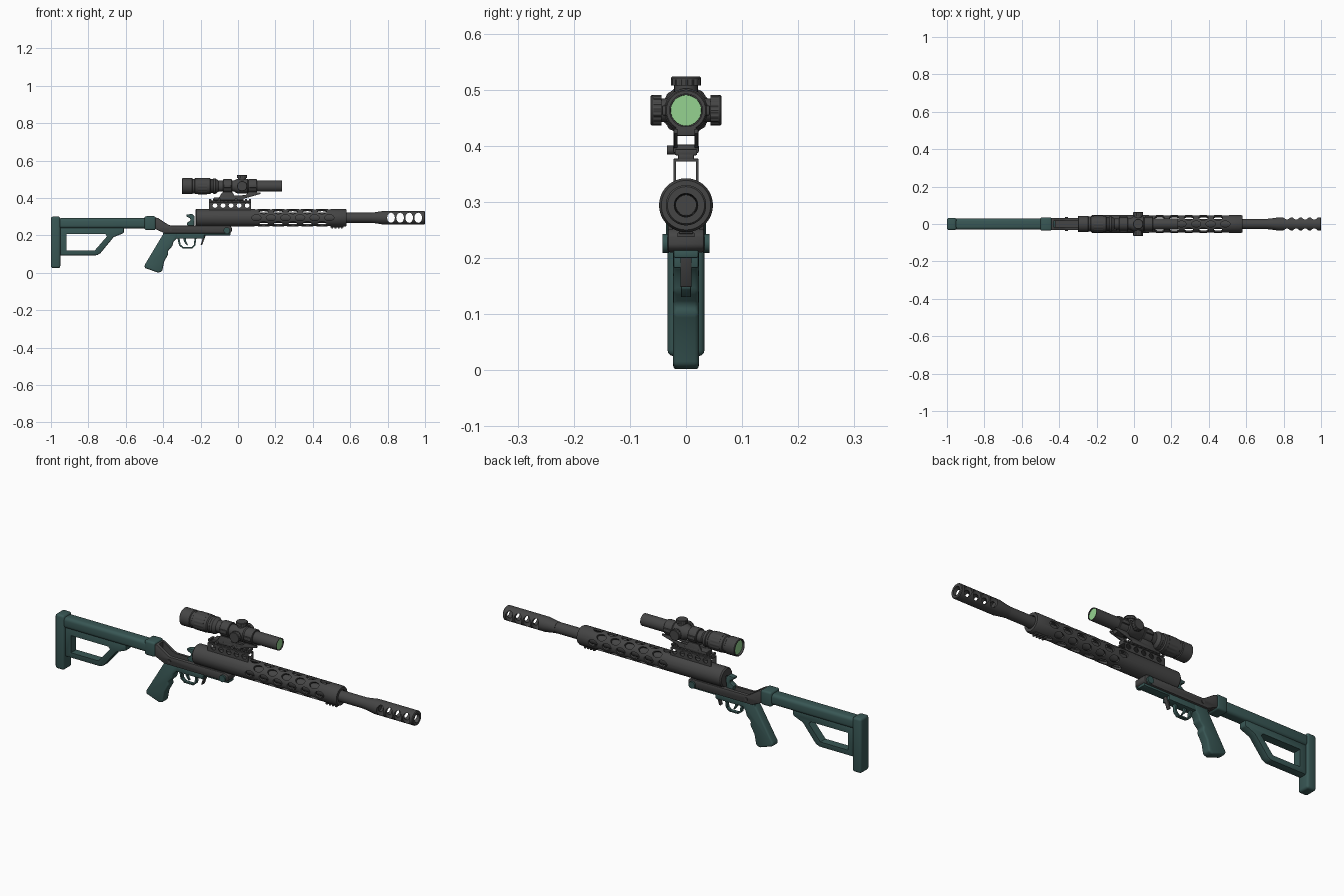
import bpy, bmesh, math
from mathutils import Matrix, Vector


def material(name, rgb):
    m = bpy.data.materials.new(name)
    m.diffuse_color = (*rgb, 1)
    return m


GREY = material("dark_metal", (0.06, 0.06, 0.06))
TEAL = material("teal_polymer", (0.04, 0.095, 0.09))
GREEN = material("lens_green", (0.3, 0.65, 0.28))
AXES = {'X': Matrix(), '-Y': Matrix.Rotation(-math.pi / 2, 4, 'Z'),
        'Y': Matrix.Rotation(math.pi / 2, 4, 'Z'), 'Z': Matrix.Rotation(-math.pi / 2, 4, 'Y')}


def finish(name, bm, mat, bevel=0, seg=2):
    bmesh.ops.remove_doubles(bm, verts=bm.verts, dist=1e-5)
    bmesh.ops.recalc_face_normals(bm, faces=bm.faces)
    me = bpy.data.meshes.new(name)
    bm.to_mesh(me)
    bm.free()
    ob = bpy.data.objects.new(name, me)
    bpy.context.collection.objects.link(ob)
    if mat:
        me.materials.append(mat)
    if bevel:
        m = ob.modifiers.new("bevel", 'BEVEL')
        m.width, m.segments, m.limit_method = bevel, seg, 'ANGLE'
        apply(ob, m)
    smooth(ob)
    return ob


def select(ob):
    bpy.ops.object.select_all(action='DESELECT')
    ob.select_set(True)
    bpy.context.view_layer.objects.active = ob


def apply(ob, m):
    select(ob)
    bpy.ops.object.modifier_apply(modifier=m.name)


def smooth(ob):
    select(ob)
    bpy.ops.object.shade_smooth_by_angle(angle=math.radians(35))


def lathe(name, pts, mat, loc=(0, 0, 0), axis='X', n=32, flute=0, closed=False):
    """Revolve (x, radius) points about a local x axis; flute makes knurled ribs."""
    bm = bmesh.new()
    rings = []
    for x, r in pts:
        ring = []
        for i in range(n):
            a, q = 2 * math.pi * i / n, r * (1 - flute * (i // 2 % 2))
            ring.append(bm.verts.new((x, q * math.cos(a), q * math.sin(a))))
        rings.append(ring)
    pairs = list(zip(rings, rings[1:])) + ([(rings[-1], rings[0])] if closed else [])
    for a, b in pairs:
        for i in range(n):
            j = (i + 1) % n
            bm.faces.new((a[i], a[j], b[j], b[i]))
    bm.transform(Matrix.Translation(loc) @ AXES[axis])
    return finish(name, bm, mat)


def cyl(name, r, a, b, mat, loc, axis='Y', n=24, flute=0):
    return lathe(name, [(a, 0), (a, r), (b, r), (b, 0)], mat, loc, axis, n, flute)


def plate(name, pts, y0, y1, mat, bevel=0.003, seg=2):
    """Extrude a side profile of (x, z) points from y0 to y1."""
    bm = bmesh.new()
    f = bm.faces.new([bm.verts.new((x, y0, z)) for x, z in pts])
    g = bmesh.ops.extrude_face_region(bm, geom=[f])["geom"]
    bmesh.ops.translate(bm, vec=(0, y1 - y0, 0), verts=[v for v in g if isinstance(v, bmesh.types.BMVert)])
    return finish(name, bm, mat, bevel, seg)


def box(name, x0, x1, w, z0, z1, mat, bevel=0.003, seg=2):
    return plate(name, [(x0, z0), (x1, z0), (x1, z1), (x0, z1)], -w, w, mat, bevel, seg)


def rods(items):
    """One cutter mesh of many oval rods: (matrix, x radius, y radius, length)."""
    bm = bmesh.new()
    for mat, rx, ry, h in items:
        bmesh.ops.create_cone(bm, cap_ends=True, segments=20, radius1=1, radius2=1, depth=1,
                              matrix=mat @ Matrix.Diagonal((rx, ry, h, 1)))
    return finish("cutter", bm, None)


def cut(ob, cutter):
    cutter.hide_render = True
    m = ob.modifiers.new("cut", 'BOOLEAN')
    m.operation, m.solver, m.object = 'DIFFERENCE', 'EXACT', cutter
    apply(ob, m)
    bpy.data.objects.remove(cutter)
    smooth(ob)


# Stock: butt pad, tube, open brace
box("butt_pad", -1, -0.95, 0.033, 0.025, 0.3, TEAL, 0.011, 3)
box("stock_tube", -0.96, -0.48, 0.03, 0.237, 0.292, TEAL, 0.016, 4)
brace = plate("stock_brace", [(-0.955, 0.093), (-0.755, 0.093), (-0.735, 0.105), (-0.665, 0.19), (-0.61, 0.212),
                              (-0.61, 0.245), (-0.955, 0.245)], -0.021, 0.021, TEAL, 0.006)
cut(brace, plate("cutter", [(-0.918, 0.12), (-0.765, 0.12), (-0.70, 0.195), (-0.71, 0.207), (-0.918, 0.207)],
                 -0.1, 0.1, None, 0))
# Stock hinge
box("stock_hinge", -0.5, -0.44, 0.036, 0.228, 0.302, TEAL, 0.01, 3)

# Receiver with an open channel on top
recv = plate("receiver", [(-0.445, 0.235), (-0.39, 0.21), (-0.045, 0.21), (-0.033, 0.22), (-0.033, 0.242),
                          (-0.045, 0.252), (-0.36, 0.252), (-0.375, 0.258), (-0.43, 0.294), (-0.445, 0.294)],
             -0.033, 0.033, GREY, 0.005)
cut(recv, plate("cutter", [(-0.43, 0.225), (-0.24, 0.225), (-0.24, 0.33), (-0.43, 0.33)], -0.016, 0.016, None, 0))
box("receiver_core", -0.4, -0.18, 0.022, 0.182, 0.214, TEAL)
box("receiver_underside", -0.2, -0.04, 0.022, 0.2, 0.215, TEAL)
box("barrel_saddle", -0.22, -0.06, 0.025, 0.24, 0.265, GREY)
for s in ('Y', '-Y'):
    cyl("pivot_pin", 0.017, 0.03, 0.042, TEAL, (-0.06, 0, 0.226), s)
    cyl("rear_pin", 0.008, 0.03, 0.037, GREY, (-0.36, 0, 0.232), s)
plate("hammer", [(-0.262, 0.23), (-0.235, 0.23), (-0.232, 0.3), (-0.245, 0.315), (-0.277, 0.31), (-0.275, 0.3),
                 (-0.255, 0.29), (-0.255, 0.278), (-0.275, 0.265)], -0.014, 0.014, TEAL)
plate("release_lever", [(-0.178, 0.215), (-0.19, 0.18), (-0.2, 0.148), (-0.192, 0.148), (-0.18, 0.18),
                        (-0.168, 0.215)], -0.01, 0.01, GREY, 0.002)

# Grip, trigger and guard
plate("grip", [(-0.395, 0.215), (-0.5, 0.04), (-0.498, 0.025), (-0.425, 0.0), (-0.405, 0.008), (-0.395, 0.06),
               (-0.372, 0.1), (-0.375, 0.118), (-0.352, 0.14), (-0.345, 0.165), (-0.325, 0.185), (-0.325, 0.215)],
      -0.023, 0.023, TEAL, 0.01, 3)
guard = plate("trigger_guard", [(-0.325, 0.19), (-0.315, 0.145), (-0.295, 0.13), (-0.245, 0.13), (-0.228, 0.145),
                                (-0.222, 0.19)], -0.009, 0.009, TEAL, 0.002)
cut(guard, plate("cutter", [(-0.315, 0.2), (-0.307, 0.15), (-0.292, 0.137), (-0.247, 0.137), (-0.236, 0.149),
                            (-0.231, 0.2)], -0.1, 0.1, None, 0))
plate("trigger", [(-0.295, 0.19), (-0.288, 0.165), (-0.272, 0.145), (-0.267, 0.149), (-0.278, 0.168),
                  (-0.278, 0.19)], -0.006, 0.006, TEAL, 0.002)

# Perforated barrel shroud
BZ = 0.294
shroud = lathe("barrel_shroud", [(-0.228, 0.01), (-0.228, 0.043), (-0.222, 0.048), (0.572, 0.048), (0.58, 0.044),
                                 (0.58, 0.03), (0.57, 0.03), (0.57, 0.037), (0.06, 0.037), (0.06, 0.01)],
               GREY, (0, 0, BZ), n=48, closed=True)
holes = []
for k in range(8):
    for i in range(6 - k % 2):
        x = 0.098 + 0.078 * i + 0.039 * (k % 2)
        holes.append((Matrix.Translation((x, 0, BZ)) @ Matrix.Rotation(k * math.pi / 4, 4, 'X')
                      @ Matrix.Translation((0, 0, 0.045)), 0.025, 0.016, 0.03))
cut(shroud, rods(holes))

# Barrel and ported muzzle brake
lathe("barrel", [(-0.2, 0), (-0.2, 0.027), (0.73, 0.027), (0.73, 0)], GREY, (0, 0, BZ))
brake = lathe("muzzle_brake", [(0.715, 0), (0.715, 0.028), (0.73, 0.029), (0.775, 0.036), (0.996, 0.036), (1, 0.033),
                               (1, 0.021), (0.79, 0.018), (0.79, 0)], GREY, (0, 0, BZ), n=40)
cut(brake, rods([(Matrix.Translation((0.818 + 0.0485 * i, 0, BZ)) @ Matrix.Rotation(math.pi / 2, 4, 'X'),
                  0.0205, 0.027, 0.2) for i in range(4)]))

# Accessory rail under the shroud
box("under_rail", 0.495, 0.565, 0.012, 0.243, 0.256, GREY, 0.001)
for i in range(4):
    box("under_rail_tooth", 0.5 + 0.017 * i, 0.509 + 0.017 * i, 0.015, 0.237, 0.245, GREY, 0.001)

# Drilled riser and scope rail
for s in (-1, 1):
    wall = plate("riser_wall", [(-0.155, 0.33), (0.07, 0.33), (0.07, 0.375), (-0.155, 0.375)],
                 s * 0.022, s * 0.018, GREY, 0)
    cut(wall, rods([(Matrix.Translation((-0.123 + 0.043 * i, 0, 0.359)) @ Matrix.Rotation(math.pi / 2, 4, 'X'),
                     0.013, 0.012, 0.2) for i in range(5)]))
box("riser_top", -0.155, 0.07, 0.022, 0.372, 0.377, GREY, 0.001)
box("scope_rail", -0.155, 0.07, 0.014, 0.376, 0.385, GREY, 0.001)
for i in range(11):
    box("scope_rail_tooth", -0.155 + 0.0213 * i, -0.143 + 0.0213 * i, 0.02, 0.383, 0.394, GREY, 0.002)

# Scope mount with cantilever legs, rings and clamp screws
SZ = 0.463
box("mount_base", -0.13, 0.03, 0.023, 0.387, 0.402, GREY)
for s in (-1, 1):
    plate("mount_leg", [(-0.13, 0.393), (-0.1, 0.404), (-0.085, 0.43), (-0.028, 0.43), (-0.02, 0.412), (0.04, 0.415),
                        (0.055, 0.43), (0.12, 0.43), (0.12, 0.421), (0.02, 0.393)], s * 0.015, s * 0.022, GREY, 0.002)
for x in (-0.08, 0.055):
    lathe("scope_ring", [(x, 0.029), (x, 0.035), (x + 0.002, 0.037), (x + 0.045, 0.037), (x + 0.047, 0.035),
                         (x + 0.047, 0.029)], GREY, (0, 0, SZ), closed=True)
    box("ring_foot", x, x + 0.047, 0.019, 0.417, 0.44, GREY)
    for s in (-1, 1):
        plate("ring_lug", [(x + 0.003, SZ - 0.009), (x + 0.044, SZ - 0.009), (x + 0.044, SZ + 0.009),
                           (x + 0.003, SZ + 0.009)], s * 0.03, s * 0.043, GREY)
for x in (-0.1, -0.01):
    cyl("clamp_screw", 0.008, 0.02, 0.034, GREY, (x, 0, 0.392), '-Y', 12)

# Scope body
lathe("scope_body", [(-0.285, 0), (-0.285, 0.034), (-0.3, 0.037), (-0.3, 0.04), (-0.297, 0.043), (-0.245, 0.043),
                     (-0.242, 0.039), (-0.232, 0.039), (-0.229, 0.043), (-0.15, 0.043), (-0.145, 0.038),
                     (-0.135, 0.038), (-0.132, 0.041), (-0.12, 0.041), (-0.105, 0.03), (-0.02, 0.03), (-0.005, 0.039),
                     (0.05, 0.039), (0.062, 0.03), (0.235, 0.03), (0.235, 0.0275), (0.226, 0.027), (0.226, 0)],
      GREY, (0, 0, SZ), n=40)
lathe("power_ring", [(-0.215, 0.04), (-0.215, 0.0445), (-0.165, 0.0445), (-0.165, 0.04)], GREY, (0, 0, SZ),
      n=64, flute=0.03, closed=True)
cyl("rear_lens", 0.035, -0.291, -0.284, GREEN, (0, 0, SZ), 'X', 32)
cyl("front_lens", 0.0272, 0.225, 0.23, GREEN, (0, 0, SZ), 'X', 32)

# Turret knobs on top and both sides
for ax, top in (('Z', 0.06), ('Y', 0.063), ('-Y', 0.063)):
    cyl("turret_neck", 0.021, 0.02, 0.047, GREY, (0.022, 0, SZ), ax)
    cyl("turret_knob", 0.027, 0.044, top - 0.004, GREY, (0.022, 0, SZ), ax, 64, 0.06)
    lathe("turret_cap", [(top - 0.005, 0), (top - 0.005, 0.027), (top - 0.002, 0.027), (top, 0.025), (top, 0)],
          GREY, (0.022, 0, SZ), ax)
